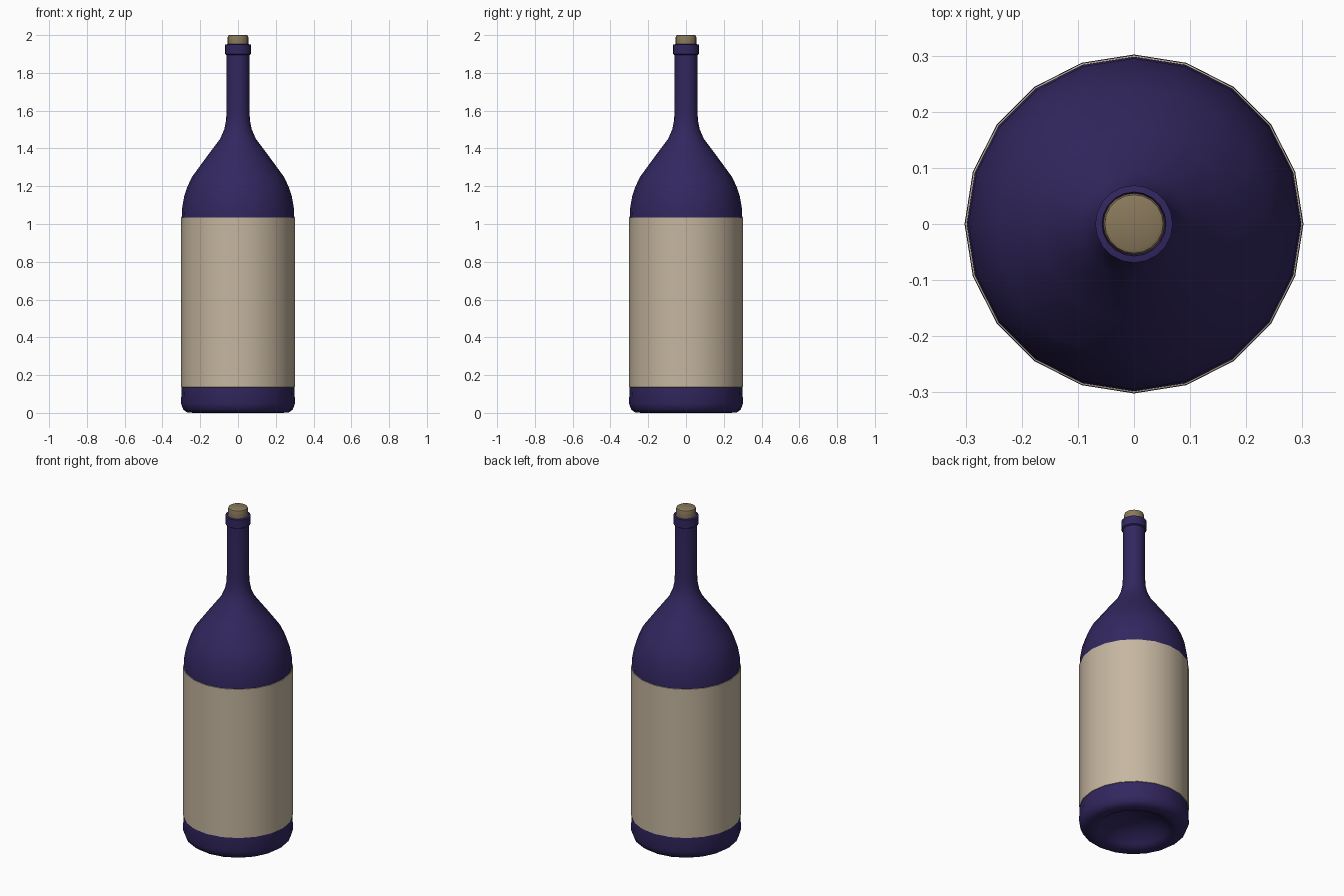
import bpy, bmesh, math

cube = bpy.data.objects.get("Cube")
if cube:
    bpy.data.objects.remove(cube, do_unlink=True)


def material(name, rgb):
    m = bpy.data.materials.new(name)
    m.use_nodes = True
    m.diffuse_color = (*rgb, 1)
    m.node_tree.nodes["Principled BSDF"].inputs["Base Color"].default_value = (*rgb, 1)
    return m


def lathe(name, profile, sides, mat):
    """Spin (radius, height) points around z; radius 0 closes at a pole."""
    bm = bmesh.new()
    rings = []
    for r, z in profile:
        if r == 0:
            rings.append([bm.verts.new((0, 0, z))] * sides)
        else:
            angles = [math.tau * i / sides for i in range(sides)]
            rings.append([bm.verts.new((r * math.cos(a), r * math.sin(a), z)) for a in angles])
    for low, high in zip(rings, rings[1:]):
        for i in range(sides):
            j = (i + 1) % sides
            corners = dict.fromkeys((low[i], low[j], high[j], high[i]))
            bm.faces.new(list(corners))
    mesh = bpy.data.meshes.new(name)
    bm.to_mesh(mesh)
    bm.free()
    mesh.materials.append(mat)
    obj = bpy.data.objects.new(name, mesh)
    bpy.context.collection.objects.link(obj)
    bpy.ops.object.select_all(action='DESELECT')
    obj.select_set(True)
    bpy.context.view_layer.objects.active = obj
    bpy.ops.object.shade_smooth_by_angle(angle=math.radians(40))
    return obj


glass = material("indigo glass", (0.032, 0.020, 0.115))
paper = material("cream paper", (0.56, 0.47, 0.35))
cork_mat = material("cork brown", (0.25, 0.19, 0.105))

SIDES = 20

# Bottle: hollowed base, rounded heel, body, shoulder, neck, lip and mouth
bottle_profile = [
    (0, 0.09), (0.08, 0.08), (0.15, 0.055), (0.19, 0.02), (0.21, 0.004),
    (0.235, 0), (0.27, 0.003), (0.29, 0.018), (0.302, 0.05), (0.298, 0.135),
    (0.298, 1.035), (0.295, 1.09), (0.284, 1.15), (0.267, 1.2), (0.243, 1.25),
    (0.17, 1.35), (0.095, 1.45), (0.073, 1.5), (0.063, 1.55), (0.061, 1.6),
    (0.061, 1.895), (0.069, 1.9), (0.069, 1.95), (0.057, 1.952), (0.052, 1.9),
]
lathe("bottle", bottle_profile, SIDES, glass)

# Paper label wrapped all the way round the body
lathe("label", [(0.298, 0.135), (0.301, 0.136), (0.301, 1.034), (0.298, 1.035)], SIDES, paper)

# Cork stopper with a softened top edge
lathe("cork", [(0, 1.9), (0.05, 1.9), (0.055, 1.95), (0.055, 1.988),
               (0.052, 1.997), (0.046, 2.0), (0, 2.0)], SIDES, cork_mat)
